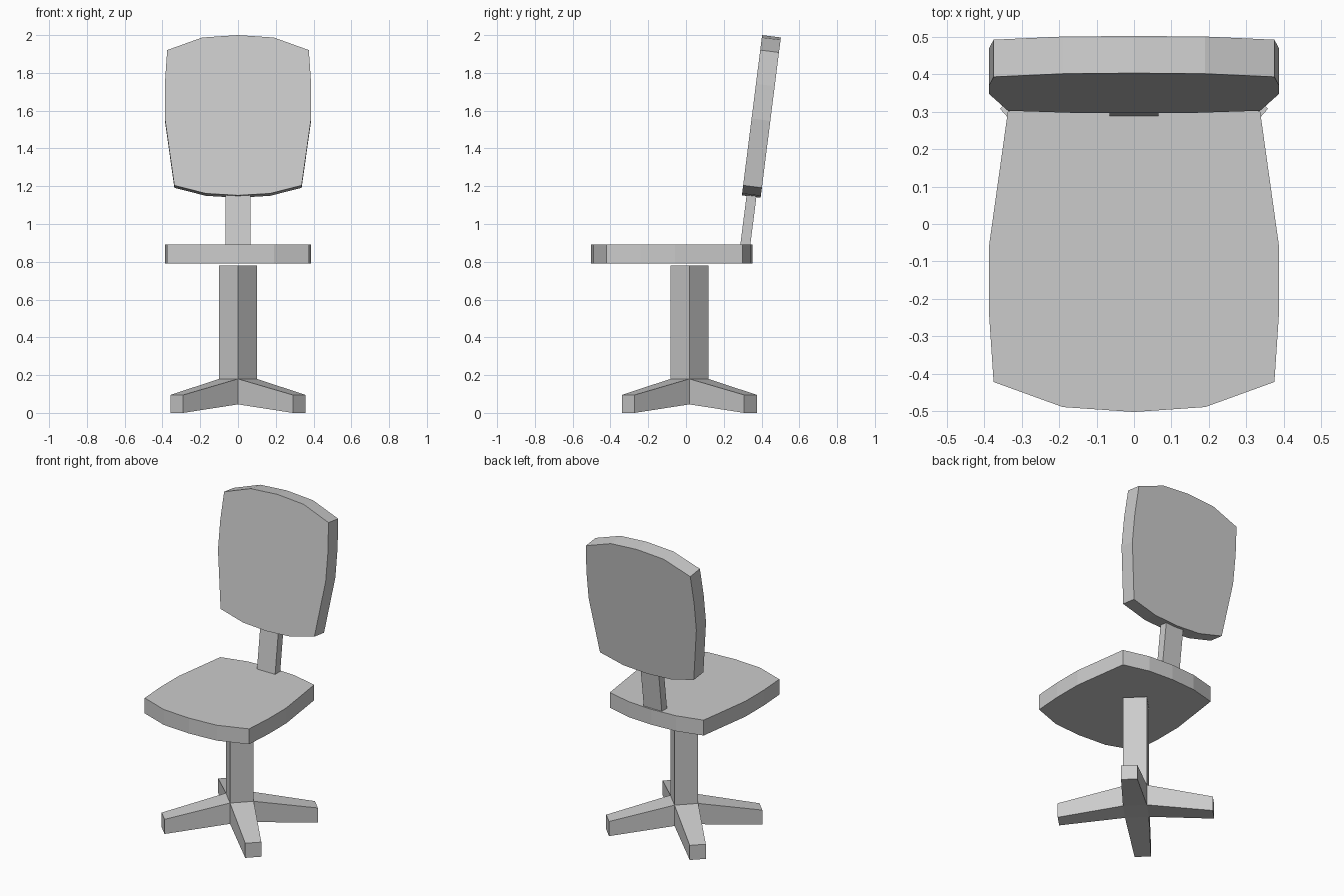
import bpy, bmesh
from math import sin, cos, radians
from mathutils import Vector

if "Cube" in bpy.data.objects:
    bpy.data.objects.remove(bpy.data.objects["Cube"])

TILT = radians(7.2)

# Half outline shared by seat and backrest: (half width, distance from wide end)
HALF = [(0, 0), (0.19, 0.013), (0.375, 0.08), (0.387, 0.26),
        (0.387, 0.445), (0.337, 0.802), (0.17, 0.845), (0, 0.855)]
OUTLINE = HALF + [(-x, s) for x, s in HALF[-2:0:-1]]


def finish(name, bm):
    bmesh.ops.recalc_face_normals(bm, faces=bm.faces[:])
    mesh = bpy.data.meshes.new(name)
    bm.to_mesh(mesh)
    bm.free()
    obj = bpy.data.objects.new(name, mesh)
    bpy.context.collection.objects.link(obj)
    return obj


def prism(name, points, depth):
    """Polygon extruded along the depth vector."""
    bm = bmesh.new()
    face = bm.faces.new([bm.verts.new(p) for p in points])
    ext = bmesh.ops.extrude_face_region(bm, geom=[face], use_keep_orig=True)
    verts = [v for v in ext["geom"] if isinstance(v, bmesh.types.BMVert)]
    bmesh.ops.translate(bm, verts=verts, vec=depth)
    return finish(name, bm)


def cushion(name, origin, along, depth):
    origin, along = Vector(origin), Vector(along)
    return prism(name, [origin + Vector((x, 0, 0)) + along * s
                        for x, s in OUTLINE], depth)


# Seat and tilted backrest
cushion("seat", (0, -0.502, 0.892), (0, 1, 0), Vector((0, 0, -0.1)))
cushion("backrest", (0, 0.403, 2.0), (0, -sin(TILT), -cos(TILT)),
        Vector((0, cos(TILT), -sin(TILT))) * 0.1)

# Leaning bar joining seat and backrest
bar_rise = Vector((0, sin(TILT), cos(TILT))) * 0.275
prism("back_bar", [(-0.065, 0.287, 0.885), (0.065, 0.287, 0.885),
                   (0.065, 0.34, 0.885), (-0.065, 0.34, 0.885)], bar_rise)

# Diamond post with four tapered legs growing out of its lower faces
CY = 0.018
DIRS = [(1, 0), (0, 1), (-1, 0), (0, -1)]
bm = bmesh.new()
rings = [[bm.verts.new((0.1 * dx, CY + 0.1 * dy, z)) for dx, dy in DIRS]
         for z in (0.045, 0.18, 0.78)]
bm.faces.new(rings[0])
bm.faces.new(rings[2])
for i in range(4):
    j = (i + 1) % 4
    (ax, ay), (bx, by) = DIRS[i], DIRS[j]
    low, mid, top = [(r[i], r[j]) for r in rings]
    bm.faces.new((mid[0], mid[1], top[1], top[0]))
    # Foot corners: each leans mostly along the leg, slightly to its own side
    p = (0.358 * ax + 0.29 * bx, CY + 0.358 * ay + 0.29 * by)
    q = (0.29 * ax + 0.358 * bx, CY + 0.29 * ay + 0.358 * by)
    foot = [bm.verts.new((*c, z)) for c, z in
            ((p, 0), (q, 0), (q, 0.095), (p, 0.095))]
    root = [low[0], low[1], mid[1], mid[0]]
    bm.faces.new(foot)
    for k in range(4):
        n = (k + 1) % 4
        bm.faces.new((root[k], root[n], foot[n], foot[k]))
finish("post_and_legs", bm)
